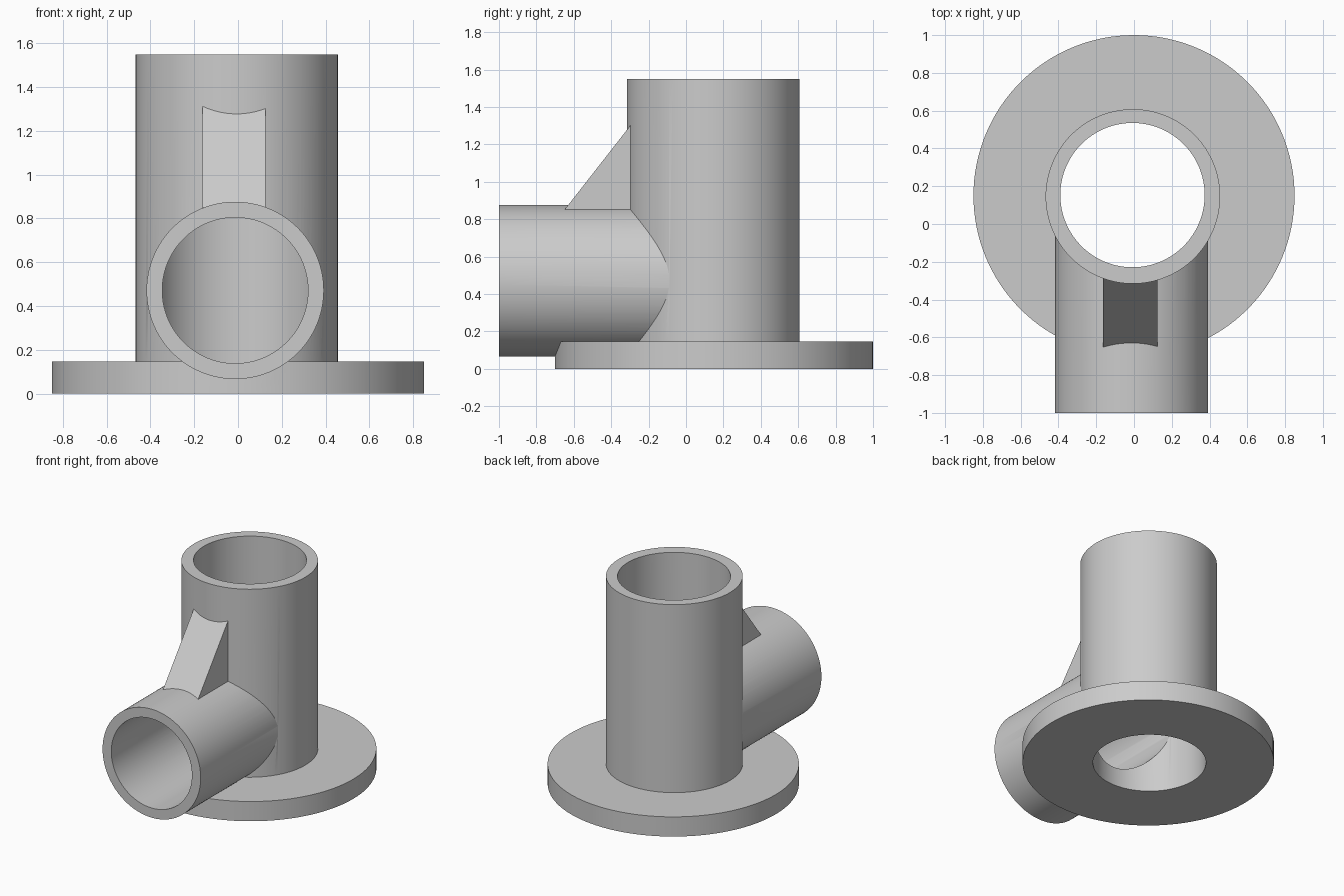
import bpy, bmesh
from math import radians
from mathutils import Matrix

if "Cube" in bpy.data.objects:
    bpy.data.objects.remove(bpy.data.objects["Cube"])

SIDES = 128


def new_object(name, bm):
    bmesh.ops.recalc_face_normals(bm, faces=bm.faces)
    mesh = bpy.data.meshes.new(name)
    bm.to_mesh(mesh)
    bm.free()
    obj = bpy.data.objects.new(name, mesh)
    bpy.context.collection.objects.link(obj)
    return obj


def cylinder(name, radius, a, b, center, along_y=False):
    """Cylinder from a to b along z (center = x, y) or along y (center = x, z)."""
    bm = bmesh.new()
    mid = (a + b) / 2
    if along_y:
        m = Matrix.Translation((center[0], mid, center[1])) @ Matrix.Rotation(radians(90), 4, 'X')
    else:
        m = Matrix.Translation((center[0], center[1], mid))
    bmesh.ops.create_cone(bm, cap_ends=True, segments=SIDES, radius1=radius,
                          radius2=radius, depth=b - a, matrix=m)
    return new_object(name, bm)


def plate(name, profile, x0, x1):
    """Flat y-z profile extruded from x0 to x1."""
    bm = bmesh.new()
    face = bm.faces.new([bm.verts.new((x0, y, z)) for y, z in profile])
    ext = bmesh.ops.extrude_face_region(bm, geom=[face])
    moved = [v for v in ext['geom'] if isinstance(v, bmesh.types.BMVert)]
    bmesh.ops.translate(bm, verts=moved, vec=(x1 - x0, 0, 0))
    return new_object(name, bm)


def combine(target, other, operation):
    mod = target.modifiers.new(operation.lower(), 'BOOLEAN')
    mod.operation = operation
    mod.solver = 'EXACT'
    mod.object = other
    bpy.context.view_layer.objects.active = target
    bpy.ops.object.modifier_apply(modifier=mod.name)
    bpy.data.objects.remove(other)


# Solid outer shapes: base flange, upright tube, side branch, gusset
fitting = cylinder("pipe_tee_fitting", 0.85, 0, 0.147, (0, 0.15))
solids = [
    cylinder("upright_tube", 0.462, 0.05, 1.55, (-0.006, 0.146)),
    cylinder("side_branch", 0.405, -1.0, 0.12, (-0.013, 0.471), along_y=True),
    plate("gusset", [(-0.65, 0.85), (-0.65 + 0.05, 0.75), (-0.25, 0.75), (-0.25, 1.362)],
          -0.163, 0.125),
]
for solid in solids:
    combine(fitting, solid, 'UNION')

# Bores through the upright and the branch
bores = [
    cylinder("upright_bore", 0.382, -0.1, 1.65, (-0.008, 0.153)),
    cylinder("branch_bore", 0.333, -1.1, 0.1, (-0.013, 0.471), along_y=True),
]
for bore in bores:
    combine(fitting, bore, 'DIFFERENCE')

# Smooth walls with crisp rims
fitting.select_set(True)
bpy.context.view_layer.objects.active = fitting
bpy.ops.object.shade_smooth_by_angle(angle=radians(30))
